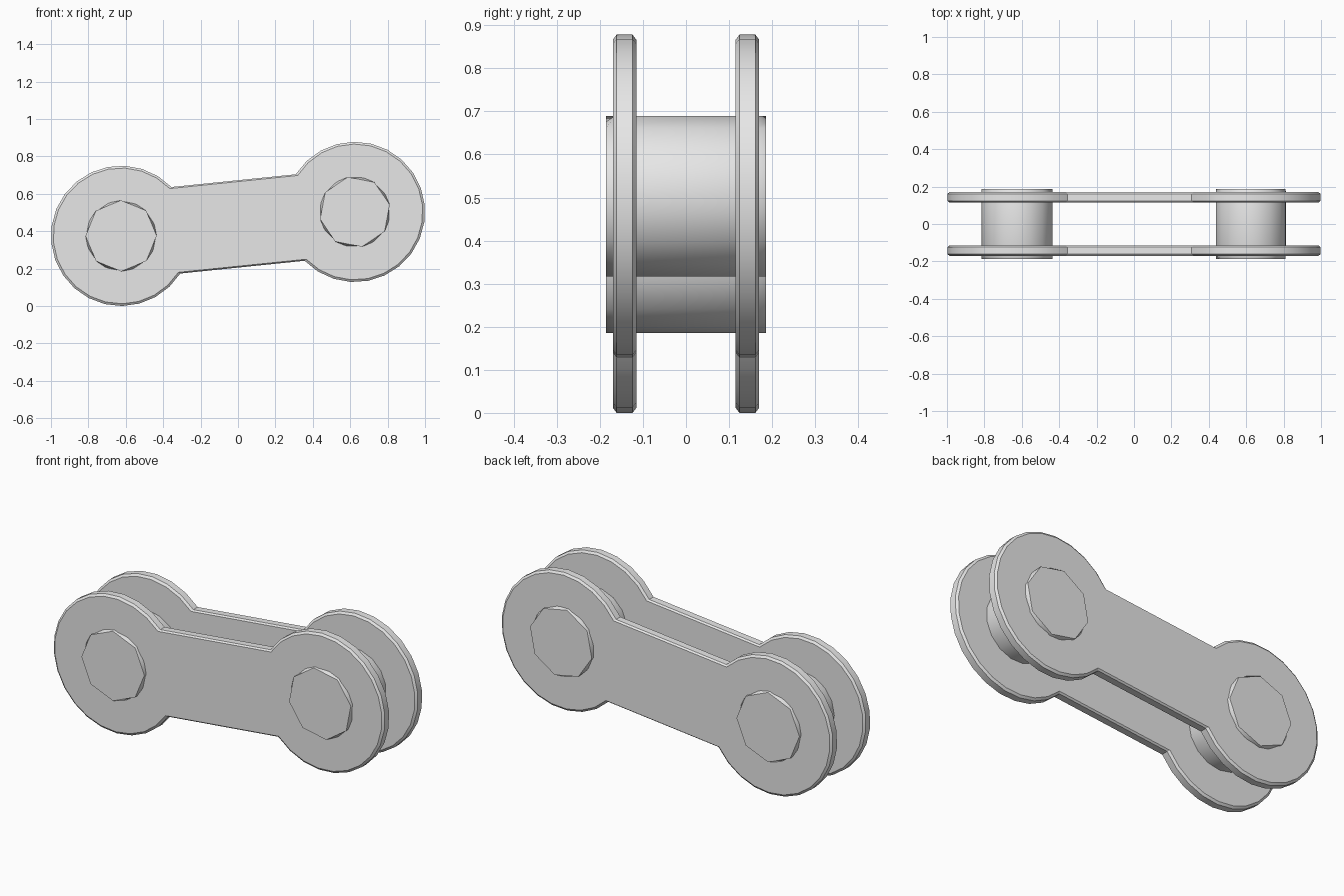
import bpy
import bmesh
from math import sin, cos, radians, atan2, pi

cube = bpy.data.objects.get("Cube")
if cube:
    bpy.data.objects.remove(cube, do_unlink=True)

# Link dimensions
MID_Z = 0.439
HUB_X, HUB_DZ = 0.625, 0.064
HUB_R, PIN_R = 0.375, 0.19
TILT = atan2(HUB_DZ, HUB_X)
NOTCH = radians(38.3)

steel = bpy.data.materials.new("light grey steel")
steel.use_nodes = True
grey = (0.8, 0.8, 0.8, 1)
steel.diffuse_color = grey
steel.node_tree.nodes["Principled BSDF"].inputs["Base Color"].default_value = grey


def finish(name, bm, angle):
    bmesh.ops.recalc_face_normals(bm, faces=bm.faces[:])
    mesh = bpy.data.meshes.new(name)
    bm.to_mesh(mesh)
    bm.free()
    mesh.materials.append(steel)
    obj = bpy.data.objects.new(name, mesh)
    bpy.context.collection.objects.link(obj)
    bpy.ops.object.select_all(action="DESELECT")
    obj.select_set(True)
    bpy.context.view_layer.objects.active = obj
    bpy.ops.object.shade_smooth_by_angle(angle=radians(angle))
    return obj


def loft(rings):
    """Solid from matching rings of points, closed at both ends."""
    bm = bmesh.new()
    loops = [[bm.verts.new(p) for p in ring] for ring in rings]
    n = len(loops[0])
    for a, b in zip(loops, loops[1:]):
        for i in range(n):
            j = (i + 1) % n
            bm.faces.new((a[i], a[j], b[j], b[i]))
    bm.faces.new(loops[0])
    bm.faces.new(loops[-1])
    return bm


def plate_outline(inset, y, steps=20):
    """Two round hubs joined by a straight waist."""
    points = []
    for side in (1, -1):
        start = TILT + (0 if side > 0 else pi)
        for i in range(steps + 1):
            a = start - (pi - NOTCH) + 2 * (pi - NOTCH) * i / steps
            r = HUB_R - inset
            points.append((side * HUB_X + r * cos(a), y,
                           MID_Z + side * HUB_DZ + r * sin(a)))
    return points


def pin_ring(x, z, y, chord, turn):
    """Sixteen points; chord=True flattens the ring to an octagon."""
    points = []
    for i in range(16):
        r = PIN_R * (cos(pi / 8) if chord and i % 2 else 1)
        a = i * pi / 8 + turn
        points.append((x + r * cos(a), y, z + r * sin(a)))
    return points


# Side plates with softened rims
for name, s in (("front_plate", -1), ("back_plate", 1)):
    rings = [plate_outline(inset, s * y) for inset, y in
             ((0.012, 0.115), (0, 0.124), (0, 0.161), (0.012, 0.17))]
    finish(name, loft(rings), 30)

# Pins through both plates, with octagonal end caps
for name, s, turn in (("right_pin", -1, 0.0), ("left_pin", 1, 0.2)):
    rings = [pin_ring(s * HUB_X, MID_Z + s * HUB_DZ, y, abs(y) > 0.18, turn)
             for y in (-0.186, -0.165, 0.165, 0.186)]
    finish(name, loft(rings), 35)
